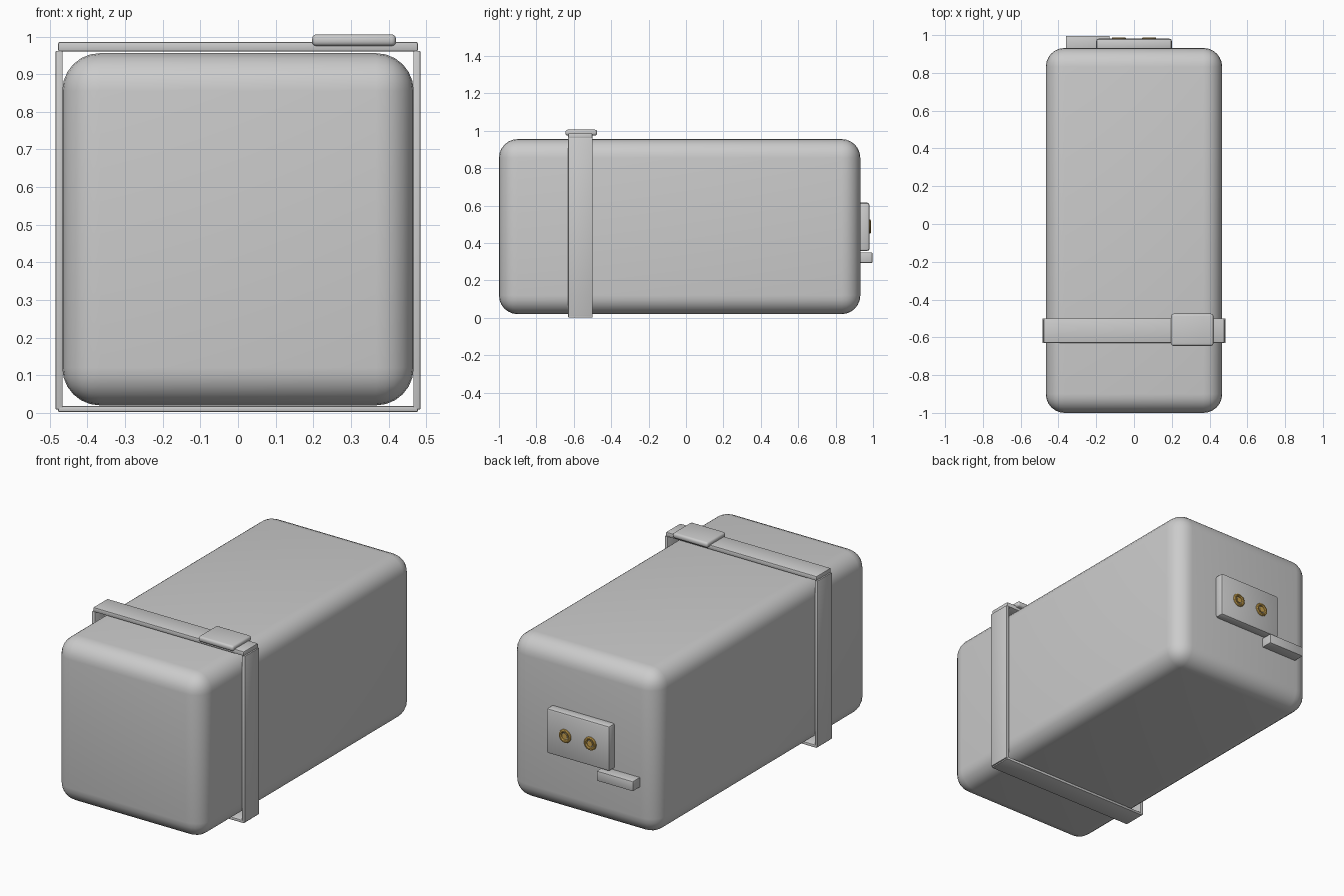
import bpy, math

cube = bpy.data.objects.get("Cube")
if cube:
    bpy.data.objects.remove(cube, do_unlink=True)


def make_material(name, color):
    m = bpy.data.materials.new(name)
    m.use_nodes = True
    m.diffuse_color = color
    m.node_tree.nodes["Principled BSDF"].inputs["Base Color"].default_value = color
    return m


GREY = make_material("grey", (0.6, 0.6, 0.6, 1))
GOLD = make_material("gold", (0.6, 0.37, 0.08, 1))


def finish(name, mat):
    ob = bpy.context.object
    ob.name = name
    ob.data.materials.append(mat)
    bpy.ops.object.shade_smooth_by_angle(angle=math.radians(35))
    return ob


def box(name, x, y, z, bevel=0.0, segments=2):
    """Box between (min, max) pairs, with rounded edges."""
    bpy.ops.mesh.primitive_cube_add(size=1, location=[(a + b) / 2 for a, b in (x, y, z)])
    bpy.context.object.scale = [b - a for a, b in (x, y, z)]
    bpy.ops.object.transform_apply(location=False, rotation=False, scale=True)
    if bevel:
        mod = bpy.context.object.modifiers.new("Bevel", "BEVEL")
        mod.width, mod.segments = bevel, segments
        bpy.ops.object.modifier_apply(modifier=mod.name)
    return finish(name, GREY)


# Rounded main body
box("body", (-0.467, 0.467), (-1.0, 0.932), (0.02, 0.956), 0.1, 6)

# Strap loop around the body, with its clasp
STRAP_Y = (-0.63, -0.5)
box("strap_top", (-0.478, 0.478), STRAP_Y, (0.96, 0.986), 0.005)
box("strap_bottom", (-0.478, 0.478), STRAP_Y, (0.002, 0.018), 0.004)
for side, x in (("left", (0.466, 0.485)), ("right", (-0.485, -0.466))):
    box("strap_" + side, x, STRAP_Y, (0.009, 0.962), 0.003)
box("strap_clasp", (0.197, 0.42), (-0.645, -0.475), (0.975, 1.006), 0.012, 3)

# Rear terminal plate and the small tab below it
box("terminal_plate", (-0.2, 0.2), (0.92, 0.981), (0.358, 0.616), 0.012)
box("rear_tab", (-0.36, -0.13), (0.92, 0.996), (0.294, 0.35), 0.003)

# Gold terminals: a raised ring around a round pin
for side, x in (("left", 0.08), ("right", -0.08)):
    rot = (math.pi / 2, 0, 0)
    bpy.ops.mesh.primitive_torus_add(major_radius=0.029, minor_radius=0.01, major_segments=32,
                                     minor_segments=10, location=(x, 0.979, 0.488), rotation=rot)
    finish("terminal_ring_" + side, GOLD)
    bpy.ops.mesh.primitive_cylinder_add(vertices=24, radius=0.016, depth=0.02,
                                        location=(x, 0.976, 0.488), rotation=rot)
    finish("terminal_pin_" + side, GOLD)
